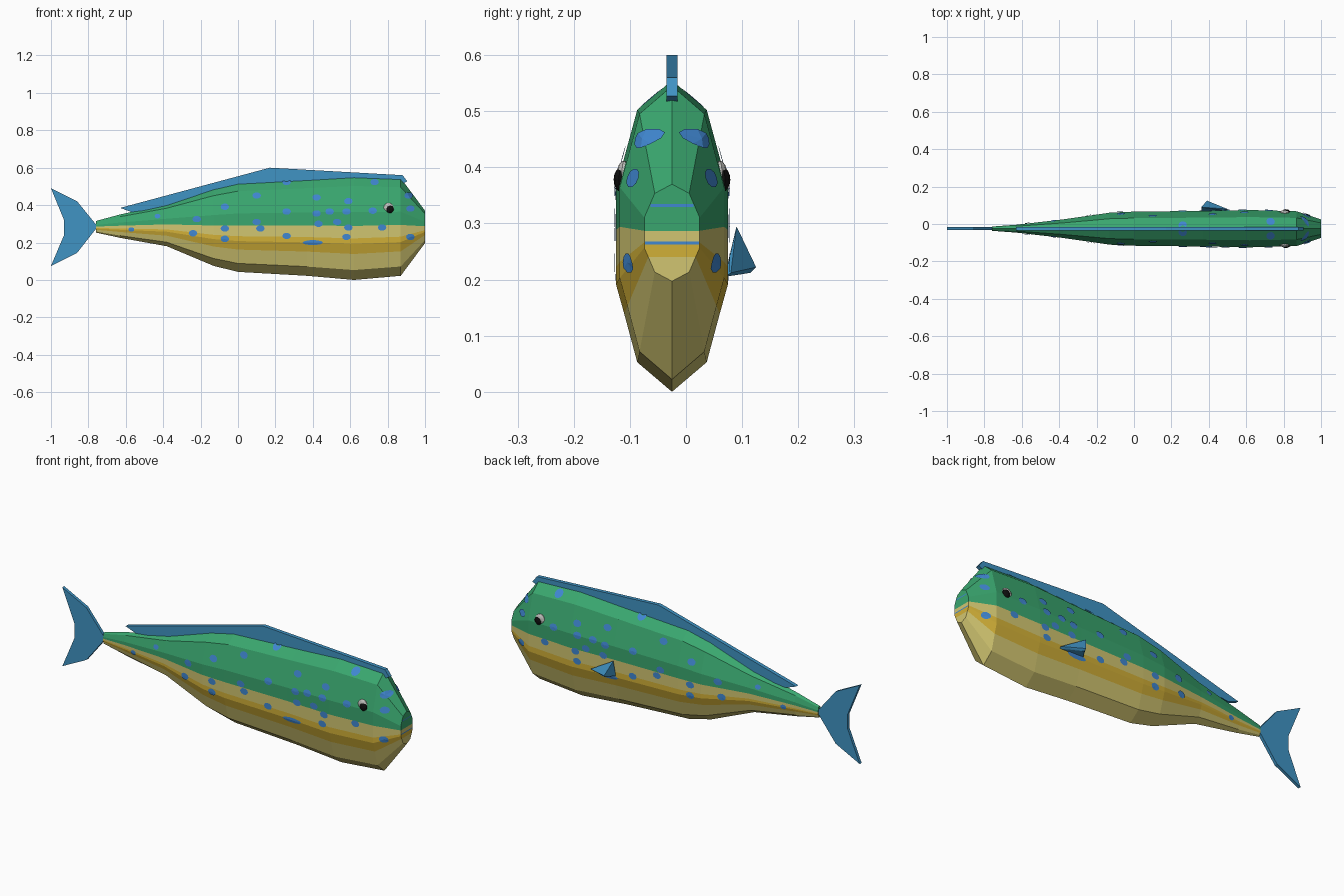
import bpy, bmesh, math
from mathutils import Vector

cube = bpy.data.objects.get("Cube")
if cube:
    bpy.data.objects.remove(cube)

MID = -0.025  # centre plane of the fish


def material(name, *rgb):
    lin = [(c / 255) ** 2.2 for c in rgb] + [1]
    m = bpy.data.materials.new(name)
    m.use_nodes = True
    m.diffuse_color = lin
    m.node_tree.nodes["Principled BSDF"].inputs["Base Color"].default_value = lin
    return m


green = material("back green", 60, 165, 110)
pale = material("pale yellow", 208, 196, 112)
gold = material("golden yellow", 208, 174, 58)
blue = material("fin blue", 66, 146, 194)
spot_blue = material("spot blue", 66, 134, 208)
black = material("pupil black", 22, 22, 22)
grey = material("eye grey", 190, 190, 186)


def finish(bm, name, *mats):
    bmesh.ops.recalc_face_normals(bm, faces=bm.faces)
    me = bpy.data.meshes.new(name)
    bm.to_mesh(me)
    bm.free()
    for m in mats:
        me.materials.append(m)
    ob = bpy.data.objects.new(name, me)
    bpy.context.collection.objects.link(ob)
    return ob


# Body: stations along x (x, top, bottom, half width)
STATIONS = [(-.76, .315, .253, .012), (-.63, .35, .225, .022), (-.38, .405, .18, .052),
            (-.13, .49, .075, .09), (0, .52, .043, .096), (.37, .54, .022, .1),
            (.62, .555, .0, .105), (.87, .545, .022, .098), (1, .37, .197, .052)]
# Half of a ten-sided section, split where the colours change
HALF = [(0, 1), (.59, .81), (.95, .31), (.95, .04), (.95, -.2),
        (.95, -.31), (.81, -.5), (.59, -.81), (0, -1)]
BANDS = [0, 0, 0, 1, 2, 2, 1, 1]

bm = bmesh.new()
sides = []
for side in (-1, 1):
    sides.append([[bm.verts.new((x, MID + side * w * u, (top + low) / 2 + t * (top - low) / 2))
                   for u, t in HALF] for x, top, low, w in STATIONS])
for rows in sides:
    for a, b in zip(rows, rows[1:]):
        for i, band in enumerate(BANDS):
            bm.faces.new((a[i], a[i + 1], b[i + 1], b[i])).material_index = band
for end in (0, -1):
    l, r = sides[0][end], sides[1][end]
    for i, band in enumerate(BANDS):
        bm.faces.new((l[i], l[i + 1], r[i + 1], r[i])).material_index = band
bmesh.ops.remove_doubles(bm, verts=bm.verts, dist=.0001)
body = finish(bm, "body", green, pale, gold)
bpy.context.view_layer.update()


# Flat fins extruded across the centre plane
def plate(name, outline, half):
    bm = bmesh.new()
    face = bm.faces.new([bm.verts.new((x, MID - half, z)) for x, z in outline])
    ext = bmesh.ops.extrude_face_region(bm, geom=[face])
    moved = [v for v in ext["geom"] if isinstance(v, bmesh.types.BMVert)]
    bmesh.ops.translate(bm, verts=moved, vec=(0, 2 * half, 0))
    return finish(bm, name, blue)


plate("dorsal_fin", [(-.63, .385), (.17, .6), (.88, .56), (.905, .527), (.85, .5),
                     (0, .48), (-.38, .385), (-.57, .363)], .01)
plate("tail_fin", [(-.75, .285), (-.86, .42), (-1, .49), (-.93, .32),
                   (-.93, .24), (-1, .075), (-.86, .145)], .008)

# Side fin: a small solid wedge
bm = bmesh.new()
for p in [(.5, .08, .212), (.5, .07, .205), (.36, .09, .295), (.39, .125, .222),
          (.39, .115, .212), (.36, .07, .21)]:
    bm.verts.new(p)
bmesh.ops.convex_hull(bm, input=bm.verts)
finish(bm, "left_side_fin", blue)


# Eyes: grey rim and black pupil on each side
def ball(name, x, y, z, size, mat):
    bm = bmesh.new()
    bmesh.ops.create_uvsphere(bm, u_segments=10, v_segments=8, radius=1)
    for v in bm.verts:
        v.co = Vector((x, y, z)) + v.co * Vector(size)
    finish(bm, name, mat)


for side, label in ((-1, "right"), (1, "left")):
    ball(label + "_eye", .805, MID + side * .085, .385, (.028, .014, .027), grey)
    ball(label + "_pupil", .812, MID + side * .09, .378, (.022, .014, .022), black)

# Spots draped over both flanks
SPOTS = [(-.43, .34), (-.22, .325), (-.24, .25), (-.07, .39), (-.07, .275), (-.07, .22),
         (.1, .45), (.1, .31), (.12, .275), (.26, .52), (.26, .365), (.26, .235),
         (.42, .44), (.42, .355), (.49, .365), (.43, .3), (.53, .31), (.59, .42),
         (.58, .365), (.59, .28), (.58, .23), (.73, .52), (.72, .37), (.77, .28),
         (.92, .23), (.92, .38), (.91, .45), (-.57, .27)]


def drape(bm, cx, cz, rx, rz, side):
    def land(x, z):
        hit, loc, normal, _ = body.ray_cast((x, MID + side, z), (0, -side, 0))
        return bm.verts.new(loc + normal * .004) if hit else None
    centre = land(cx, cz)
    turns = [k * math.tau / 10 for k in range(10)]
    ring = [land(cx + rx * math.cos(a), cz + rz * math.sin(a)) for a in turns]
    for a, b in zip(ring, ring[1:] + ring[:1]):
        if centre and a and b:
            bm.faces.new((centre, a, b) if side < 0 else (centre, b, a))


bm = bmesh.new()
for side in (-1, 1):
    for x, z in SPOTS:
        size = .016 if x < -.3 else .023
        drape(bm, x, z, size, size * .75, side)
    drape(bm, .4, .2, .055, .013, side)
finish(bm, "flank_spots", spot_blue)

# Thin stripes across the snout
bm = bmesh.new()
for z, half in ((.265, .048), (.332, .038)):
    bm.faces.new([bm.verts.new((1, MID + sy * half, z + sz * .0025))
                  for sy, sz in ((-1, -1), (1, -1), (1, 1), (-1, 1))])
bmesh.ops.translate(bm, verts=bm.verts, vec=(.001, 0, 0))
finish(bm, "snout_stripes", spot_blue)
